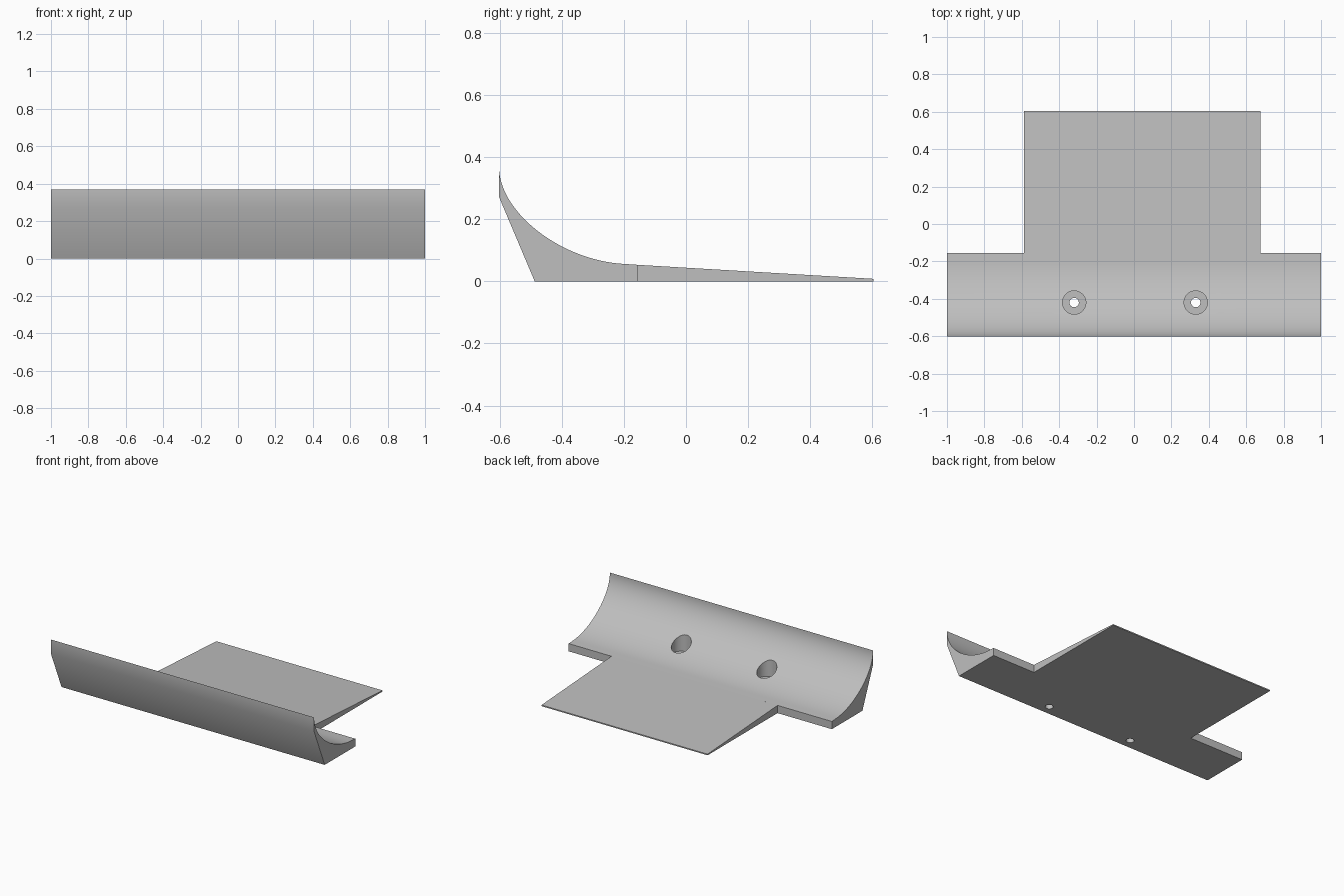
import bpy, bmesh, math
from mathutils import Vector
from mathutils.geometry import interpolate_bezier

cube = bpy.data.objects.get("Cube")
if cube:
    bpy.data.objects.remove(cube, do_unlink=True)

grey = bpy.data.materials.new("light grey")
grey.use_nodes = True
colour = (0.52, 0.52, 0.52, 1)
grey.diffuse_color = colour
grey.node_tree.nodes["Principled BSDF"].inputs["Base Color"].default_value = colour


def extrude_profile(name, profile, x0, x1):
    """Sweep a closed (y, z) profile along x."""
    bm = bmesh.new()
    face = bm.faces.new([bm.verts.new((x0, y, z)) for y, z in profile])
    swept = bmesh.ops.extrude_face_region(bm, geom=[face])["geom"]
    bmesh.ops.translate(bm, vec=(x1 - x0, 0, 0),
                        verts=[v for v in swept if isinstance(v, bmesh.types.BMVert)])
    bmesh.ops.recalc_face_normals(bm, faces=bm.faces)
    mesh = bpy.data.meshes.new(name)
    bm.to_mesh(mesh)
    bm.free()
    obj = bpy.data.objects.new(name, mesh)
    bpy.context.collection.objects.link(obj)
    mesh.materials.append(grey)
    return obj


def cut_cylinder(target, x, y, radius, z0, z1):
    """Bore a vertical round hole through the target."""
    bpy.ops.mesh.primitive_cylinder_add(vertices=48, radius=radius, depth=z1 - z0,
                                        location=(x, y, (z0 + z1) / 2))
    cutter = bpy.context.object
    cutter.name = "hole_cutter"
    cutter.data.materials.append(grey)
    mod = target.modifiers.new("hole", 'BOOLEAN')
    mod.operation = 'DIFFERENCE'
    mod.solver = 'EXACT'
    mod.object = cutter
    bpy.context.view_layer.objects.active = target
    bpy.ops.object.modifier_apply(modifier=mod.name)
    bpy.data.objects.remove(cutter, do_unlink=True)


SEAM = -0.155

# Curved rail: hollow inner sweep, sloping front and flat base
curve = interpolate_bezier(Vector((-0.602, 0.37)), Vector((-0.602, 0.22)),
                           Vector((-0.40, 0.067)), Vector((-0.20, 0.056)), 32)
profile = [tuple(p) for p in curve]
profile += [(SEAM, 0.053), (SEAM, 0), (-0.487, 0), (-0.602, 0.272)]
rail = extrude_profile("curved_rail", profile, -1, 1)

# Counterbored screw holes
for x in (-0.32, 0.33):
    cut_cylinder(rail, x, -0.42, 0.0625, 0.05, 0.6)
    cut_cylinder(rail, x, -0.42, 0.025, -0.1, 0.2)

# Tapered tongue behind the rail
tongue = extrude_profile("tapered_tongue",
                         [(SEAM, 0), (0.604, 0), (0.604, 0.008), (SEAM, 0.053)],
                         -0.587, 0.675)

# Smooth the sweep and bores, keep edges sharp
bpy.ops.object.select_all(action='DESELECT')
rail.select_set(True)
bpy.context.view_layer.objects.active = rail
bpy.ops.object.shade_smooth_by_angle(angle=math.radians(30))
